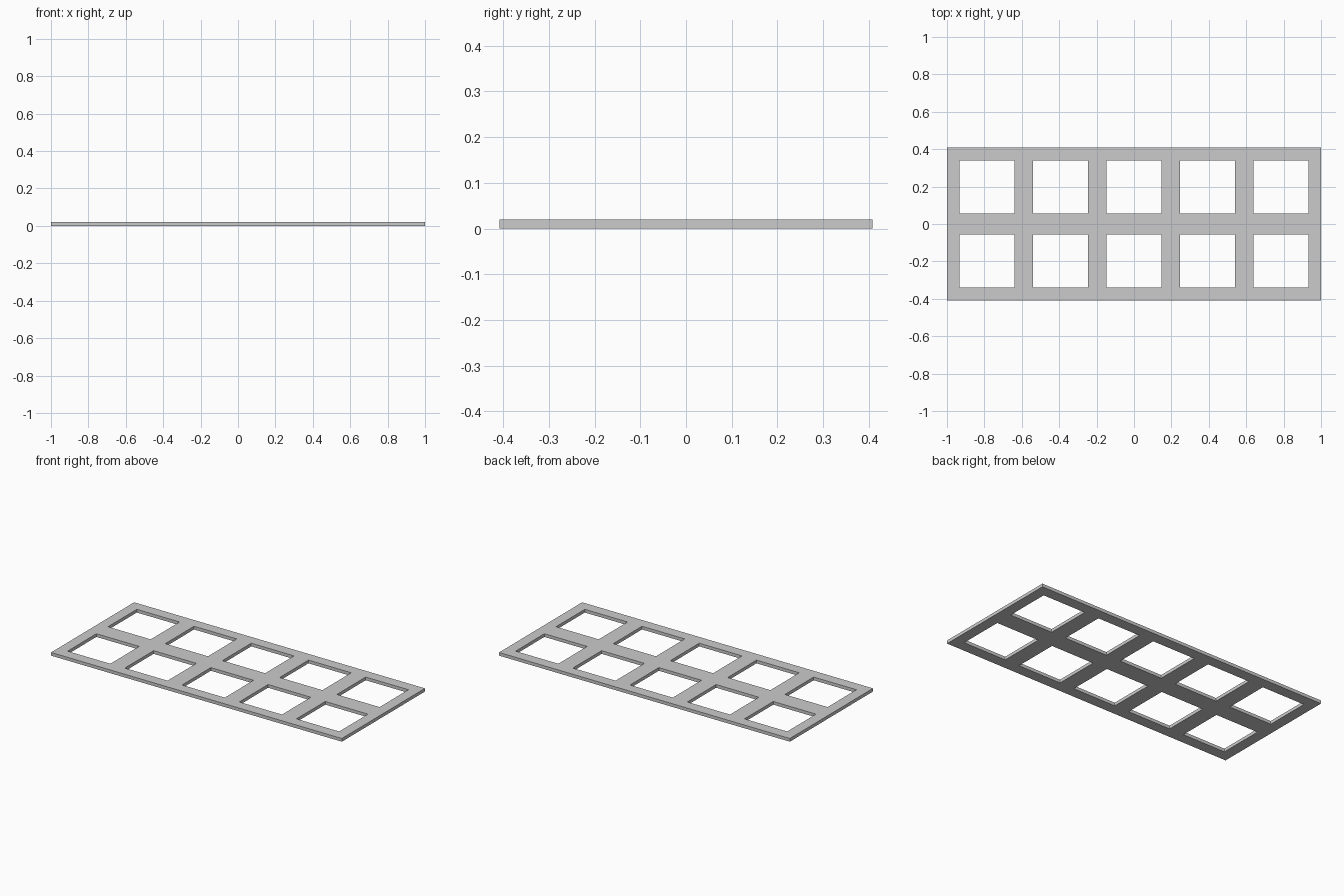
import bpy, bmesh

if "Cube" in bpy.data.objects:
    bpy.data.objects.remove(bpy.data.objects["Cube"])

THICK = 0.02
HALF_X, HALF_Y = 1.0, 0.408
HOLE_X, PITCH_X, COLS = 0.294, 0.3935, 5
HOLE_Y = (0.057, 0.340)

# Grid lines: outer edges plus both sides of every opening
xs = [-HALF_X]
for i in range(COLS):
    c = (i - (COLS - 1) / 2) * PITCH_X
    xs += [c - HOLE_X / 2, c + HOLE_X / 2]
xs.append(HALF_X)
ys = [-HALF_Y, -HOLE_Y[1], -HOLE_Y[0], HOLE_Y[0], HOLE_Y[1], HALF_Y]

# Flat lattice: odd/odd cells are the openings
bm = bmesh.new()
grid = [[bm.verts.new((x, y, 0)) for y in ys] for x in xs]
for i in range(len(xs) - 1):
    for j in range(len(ys) - 1):
        if not (i % 2 and j % 2):
            bm.faces.new((grid[i][j], grid[i + 1][j], grid[i + 1][j + 1], grid[i][j + 1]))

# Thicken upward into a solid plate
ret = bmesh.ops.extrude_face_region(bm, geom=bm.faces[:], use_keep_orig=True)
top = [g for g in ret["geom"] if isinstance(g, bmesh.types.BMVert)]
bmesh.ops.translate(bm, verts=top, vec=(0, 0, THICK))
bmesh.ops.recalc_face_normals(bm, faces=bm.faces[:])

mesh = bpy.data.meshes.new("lattice_panel")
bm.to_mesh(mesh)
bm.free()
panel = bpy.data.objects.new("lattice_panel", mesh)
bpy.context.collection.objects.link(panel)
